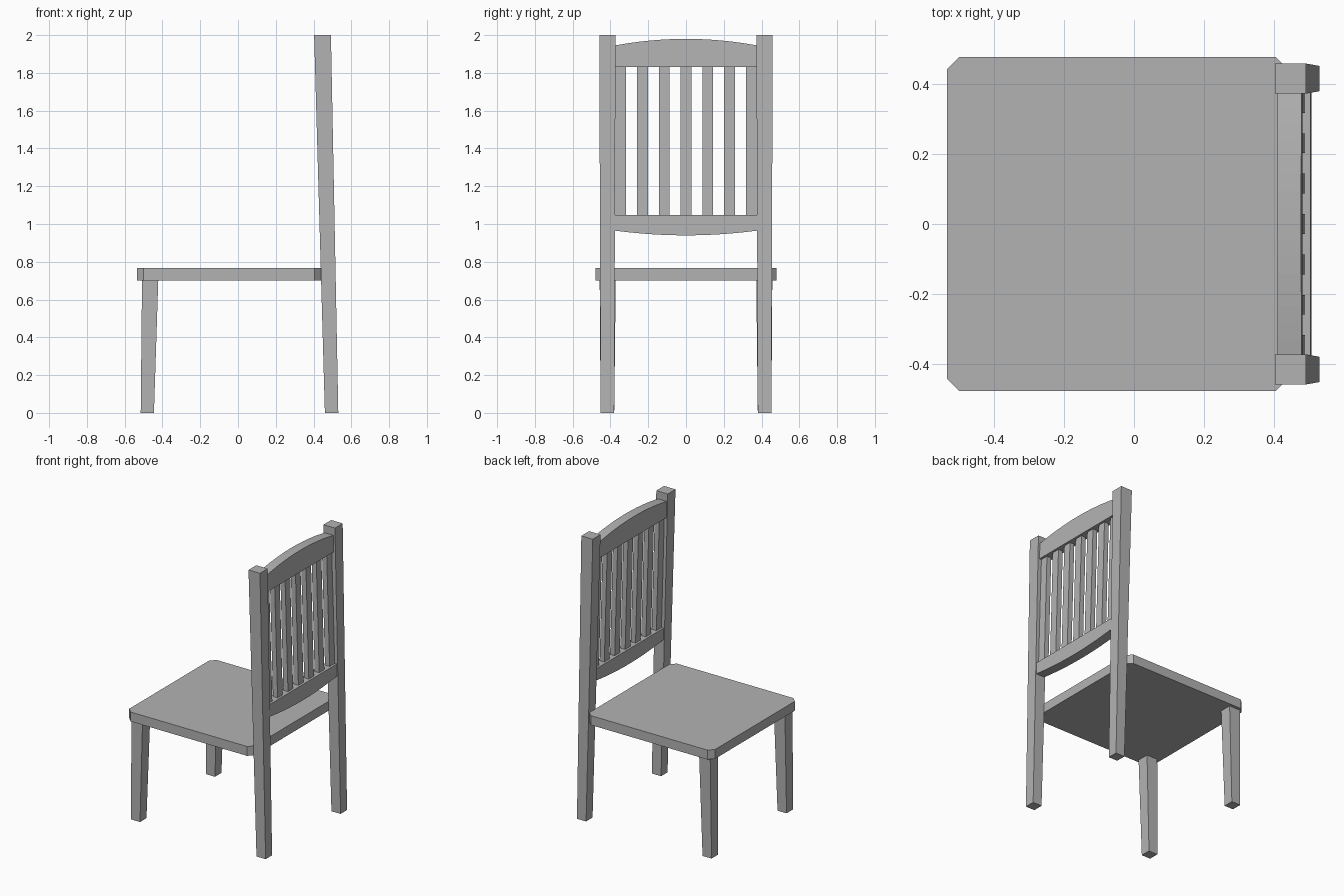
import bpy, bmesh

cube = bpy.data.objects.get("Cube")
if cube:
    bpy.data.objects.remove(cube, do_unlink=True)

grey = bpy.data.materials.new("plain_grey")
grey.use_nodes = True
colour = (0.45, 0.45, 0.45, 1)
grey.diffuse_color = colour
grey.node_tree.nodes["Principled BSDF"].inputs["Base Color"].default_value = colour


def add_object(name, bm):
    bmesh.ops.recalc_face_normals(bm, faces=bm.faces)
    mesh = bpy.data.meshes.new(name)
    bm.to_mesh(mesh)
    bm.free()
    mesh.materials.append(grey)
    obj = bpy.data.objects.new(name, mesh)
    bpy.context.collection.objects.link(obj)
    return obj


def loft(name, lower, upper):
    """Solid between two matching rings of points."""
    bm = bmesh.new()
    a = [bm.verts.new(p) for p in lower]
    b = [bm.verts.new(p) for p in upper]
    bm.faces.new(a)
    bm.faces.new(b)
    for i in range(len(a)):
        j = (i + 1) % len(a)
        bm.faces.new((a[i], a[j], b[j], b[i]))
    return add_object(name, bm)


def rect(x0, x1, y0, y1, z):
    return [(x0, y0, z), (x1, y0, z), (x1, y1, z), (x0, y1, z)]


def back_x(z):
    """Centre line of the leaning backrest."""
    return 0.474 - 0.029 * (z - 0.95)


# Seat with clipped corners
bm = bmesh.new()
bmesh.ops.create_cube(bm, size=1)
for v in bm.verts:
    v.co = (v.co.x * 0.975 - 0.0475, v.co.y * 0.956, v.co.z * 0.066 + 0.735)
upright = [e for e in bm.edges if abs(e.verts[0].co.z - e.verts[1].co.z) > 0.01]
bmesh.ops.bevel(bm, geom=upright, offset=0.035, segments=1, affect='EDGES')
add_object("seat", bm)

# Tapered front legs and leaning back posts
for side, s in (("left", 1), ("right", -1)):
    loft("front_leg_" + side,
         rect(-0.515, -0.445, s * 0.38, s * 0.452, 0),
         rect(-0.508, -0.422, s * 0.372, s * 0.457, 0.705))
    loft("back_post_" + side,
         rect(0.46, 0.531, s * 0.38, s * 0.452, 0),
         rect(0.403, 0.492, s * 0.373, s * 0.459, 2))


# Rails with one straight and one arched edge
def rail(name, straight, arch_end, arch_mid, steps=16):
    half = 0.378
    ring = [(-half, straight), (half, straight)]
    for i in range(steps + 1):
        t = 1 - 2 * i / steps
        ring.append((half * t, arch_mid + (arch_end - arch_mid) * t * t))
    front, back = ([(back_x(z) + d, y, z) for y, z in ring] for d in (-0.034, 0.034))
    loft(name, front, back)


rail("top_rail", 1.83, 1.945, 1.98)
rail("bottom_rail", 1.048, 0.965, 0.94)

# Slats set back from the rail faces
low, high, thick, width = 1.04, 1.84, 0.018, 0.0285
for i in range(7):
    y = (i - 3) * 0.1155
    ends = [rect(back_x(z) - thick, back_x(z) + thick, y - width, y + width, z)
            for z in (low, high)]
    loft("back_slat_%d" % (i + 1), *ends)
